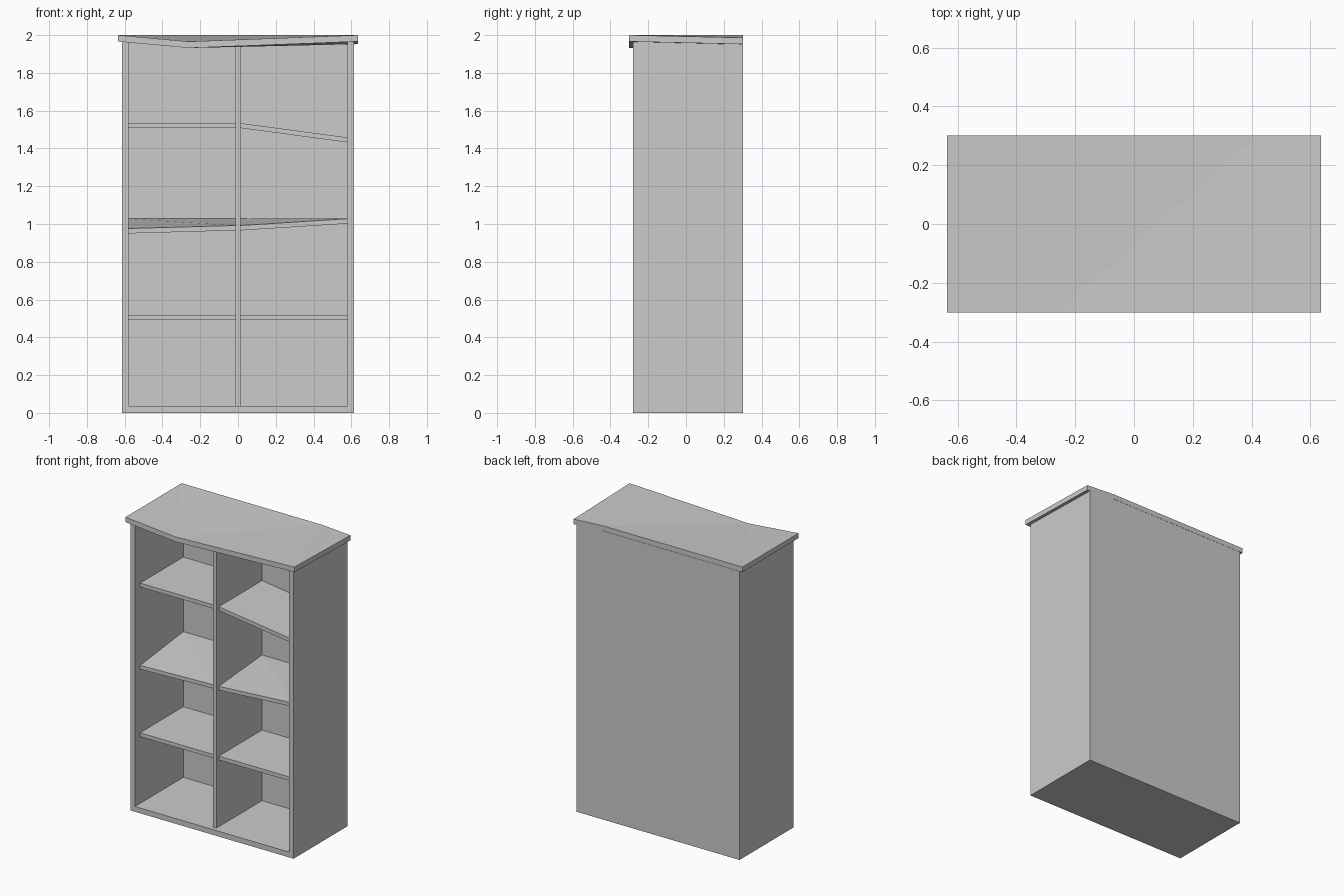
import bpy

cube = bpy.data.objects.get("Cube")
if cube:
    bpy.data.objects.remove(cube, do_unlink=True)

# One plain grey for the whole piece
grey = bpy.data.materials.new("plain grey")
grey.use_nodes = True
grey.diffuse_color = (0.6, 0.6, 0.6, 1)
grey.node_tree.nodes["Principled BSDF"].inputs["Base Color"].default_value = grey.diffuse_color


def board(name, outline, thickness, top, bottom=None):
    """Board with a given upper outline (counter-clockwise), extruded downward."""
    n = len(outline)
    verts = list(outline) + [(x, y, z - thickness) for x, y, z in outline]
    faces = list(top)
    faces += [tuple(n + i for i in reversed(f)) for f in (bottom or top)]
    faces += [(i, i + n, (i + 1) % n + n, (i + 1) % n) for i in range(n)]
    mesh = bpy.data.meshes.new(name)
    mesh.from_pydata(verts, [], faces)
    mesh.materials.append(grey)
    obj = bpy.data.objects.new(name, mesh)
    bpy.context.collection.objects.link(obj)
    return obj


def box(name, x0, x1, y0, y1, z0, z1):
    ring = [(x0, y0, z1), (x1, y0, z1), (x1, y1, z1), (x0, y1, z1)]
    return board(name, ring, z1 - z0, [(0, 1, 2, 3)])


def shelf(name, x0, x1, front, back):
    """Shelf with separate end heights along its front and back edges."""
    ring = [(x0, SHELF_FRONT, front[0]), (x1, SHELF_FRONT, front[1]),
            (x1, INNER_BACK, back[1]), (x0, INNER_BACK, back[0])]
    return board(name, ring, 0.026, [(0, 1, 3), (1, 2, 3)])


OUTER, INNER, HALF_DIVIDER = 0.615, 0.58, 0.013
FRONT, BACK, INNER_BACK = -0.28, 0.302, 0.24
SHELF_FRONT, FLOOR, WALL_TOP = -0.225, 0.036, 1.965

# Carcass
box("floor_board", -OUTER, OUTER, FRONT, BACK, 0, FLOOR)
box("right_side_panel", -OUTER, -INNER, FRONT, BACK, FLOOR, WALL_TOP)
box("left_side_panel", INNER, OUTER, FRONT, BACK, FLOOR, WALL_TOP)
box("back_panel", -INNER, INNER, INNER_BACK, BACK, FLOOR, WALL_TOP)
box("divider", -HALF_DIVIDER, HALF_DIVIDER, FRONT + 0.03, INNER_BACK, FLOOR, WALL_TOP)

# Shelves, some of them sagging or tilted
right_bay = (-INNER, -HALF_DIVIDER)
left_bay = (HALF_DIVIDER, INNER)
for side, bay in (("right", right_bay), ("left", left_bay)):
    shelf(side + "_lower_shelf", *bay, (0.517, 0.517), (0.517, 0.517))
shelf("right_middle_shelf", *right_bay, (0.976, 0.992), (1.028, 1.028))
shelf("left_middle_shelf", *left_bay, (0.992, 1.028), (1.028, 1.028))
shelf("right_upper_shelf", *right_bay, (1.536, 1.536), (1.536, 1.536))
shelf("left_upper_shelf", *left_bay, (1.534, 1.458), (1.534, 1.458))

# Warped top board, dipping at the front and dropping at one back corner
SIDE, LIP = 0.636, -0.302
top_outline = [(-SIDE, LIP, 2.0), (-0.26, LIP, 1.966), (SIDE, LIP, 2.0),
               (SIDE, BACK, 1.986), (0.42, BACK, 2.0), (-SIDE, BACK, 2.0)]
shared = [(0, 1, 5), (1, 4, 5)]
board("top_board", top_outline, 0.034,
      shared + [(1, 2, 4), (2, 3, 4)],
      shared + [(1, 2, 3), (1, 3, 4)])
